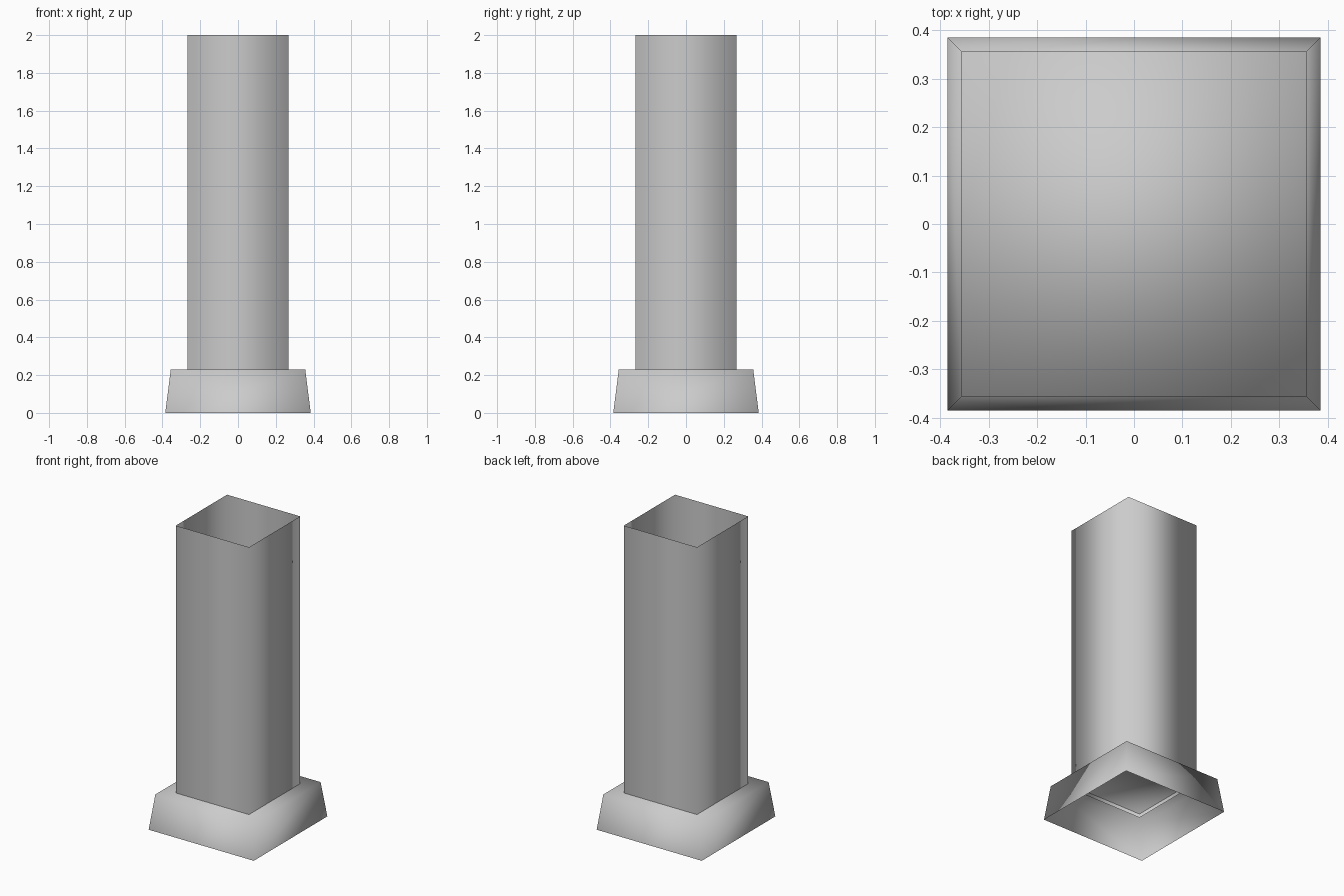
import bpy
import bmesh

cube = bpy.data.objects.get("Cube")
if cube:
    bpy.data.objects.remove(cube, do_unlink=True)

# Single grey material
grey = bpy.data.materials.new("plain grey")
grey.use_nodes = True
colour = (0.6, 0.6, 0.6, 1)
grey.diffuse_color = colour
for node in grey.node_tree.nodes:
    if node.type == 'BSDF_PRINCIPLED':
        node.inputs["Base Color"].default_value = colour


def square_shell(name, bottom, top, capped):
    """Smooth four-sided sheet between two (half width, height) squares."""
    bm = bmesh.new()
    rings = []
    for half, z in (bottom, top):
        rings.append([bm.verts.new((x * half, y * half, z))
                      for x, y in ((-1, -1), (1, -1), (1, 1), (-1, 1))])
    low, high = rings
    for i in range(4):
        j = (i + 1) % 4
        bm.faces.new((low[i], low[j], high[j], high[i]))
    if capped:
        bm.faces.new(high)
    for face in bm.faces:
        face.smooth = True
    mesh = bpy.data.meshes.new(name)
    bm.to_mesh(mesh)
    bm.free()
    mesh.materials.append(grey)
    obj = bpy.data.objects.new(name, mesh)
    bpy.context.collection.objects.link(obj)
    return obj


# Tapered foot, open underneath, closed on top
square_shell("base", (0.385, 0), (0.356, 0.23), True)

# Open square tube, sunk slightly through the top of the foot
square_shell("column", (0.268, 0.205), (0.268, 2), False)
